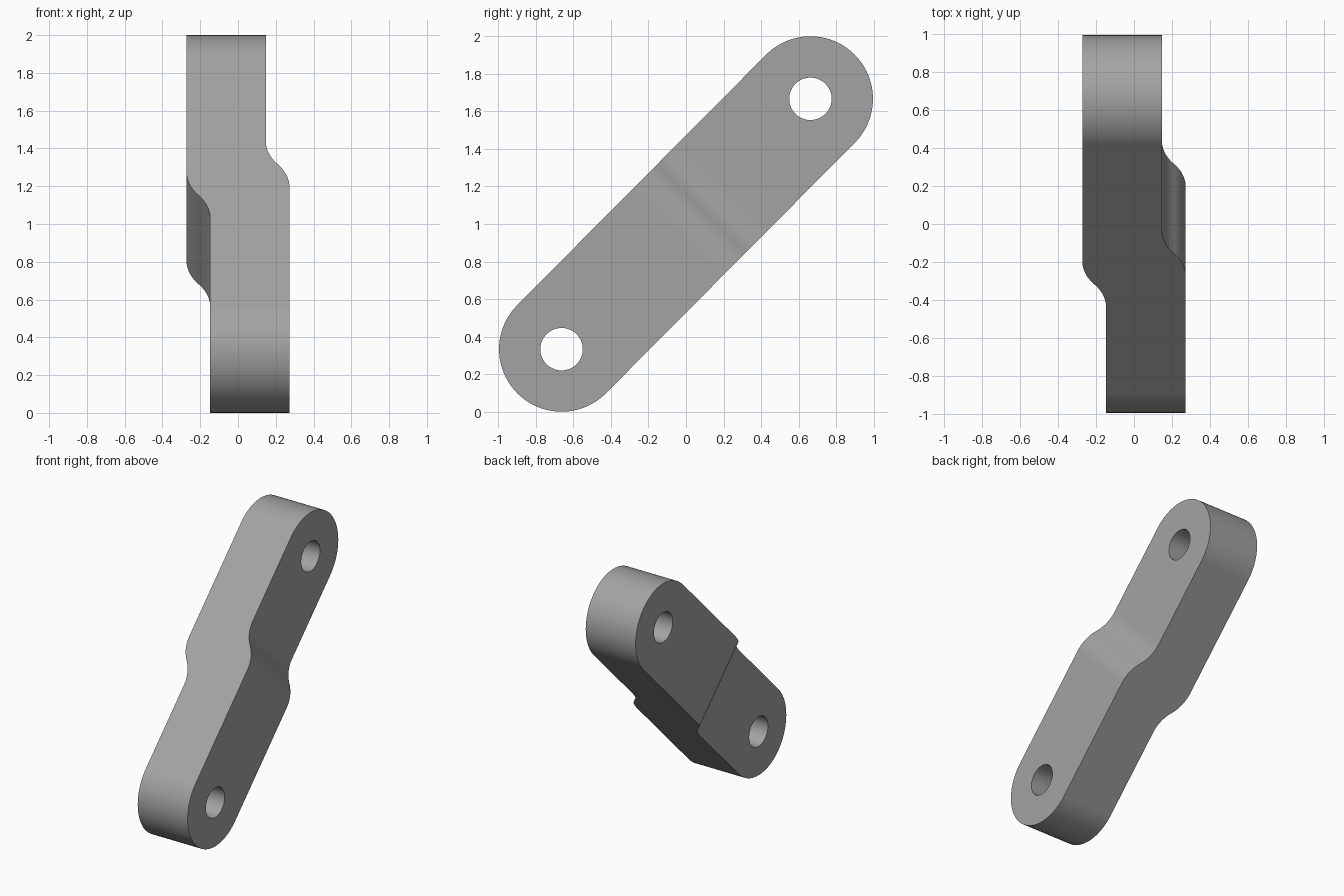
import bpy, bmesh, math
from mathutils import Matrix

if "Cube" in bpy.data.objects:
    bpy.data.objects.remove(bpy.data.objects["Cube"])

R_END, R_HOLE = 0.333, 0.113          # end radius, pin hole radius
DY, DZ = 0.663, 0.667                 # pin centre offsets from the middle
HALF = math.hypot(DY, DZ)
X_OUT, X_IN = 0.273, 0.147            # outer and inner face offsets
S0, S1 = -0.058, 0.29                 # start and end of the bend along the bar


def prism(name, pts, to3d, lo, hi):
    """Extrude a 2D outline between two depths."""
    bm = bmesh.new()
    rings = [[bm.verts.new(to3d(a, b, d)) for a, b in pts] for d in (lo, hi)]
    bm.faces.new(rings[0])
    bm.faces.new(rings[1][::-1])
    n = len(pts)
    for i in range(n):
        j = (i + 1) % n
        bm.faces.new((rings[0][i], rings[1][i], rings[1][j], rings[0][j]))
    bmesh.ops.recalc_face_normals(bm, faces=bm.faces)
    me = bpy.data.meshes.new(name)
    bm.to_mesh(me)
    bm.free()
    ob = bpy.data.objects.new(name, me)
    bpy.context.collection.objects.link(ob)
    return ob


def arc(cx, cy, r, a0, a1, n):
    return [(cx + r * math.cos(a0 + (a1 - a0) * i / n),
             cy + r * math.sin(a0 + (a1 - a0) * i / n)) for i in range(n + 1)]


# Offset bend: two tangent arcs on one face, the other face is its half-turn
h, w = (S1 - S0) / 2, (X_OUT - X_IN) / 2
r = (h * h + w * w) / (2 * w)
a = math.asin(h / r)
bend = (arc(X_OUT - r, S0, r, 0, a, 10)
        + arc(X_IN + r, S1, r, math.pi + a, math.pi, 10)[1:])
face = [(X_OUT, -1.5)] + bend + [(X_IN, 1.5)]
profile = face + [(-x, -s) for x, s in face]
link = prism("offset_link", profile, lambda x, s, d: (x, d, s), -0.6, 0.6)

# Mid-grey finish
grey = bpy.data.materials.new("mid_grey")
grey.diffuse_color = (0.37, 0.37, 0.37, 1)
grey.use_nodes = True
grey.node_tree.nodes["Principled BSDF"].inputs["Base Color"].default_value = grey.diffuse_color
link.data.materials.append(grey)

# Cutters: rounded outline and two pin holes, all running along x
side = lambda y, s, d: (d, y, s)
outline = (arc(0, HALF, R_END, 0, math.pi, 48)
           + arc(0, -HALF, R_END, math.pi, 2 * math.pi, 48))
cutters = [(prism("outline_cutter", outline, side, -1, 1), 'INTERSECT')]
for s in (-HALF, HALF):
    hole = arc(0, s, R_HOLE, 0, 2 * math.pi, 64)[:-1]
    cutters.append((prism("pin_hole_cutter", hole, side, -1, 1), 'DIFFERENCE'))

bpy.context.view_layer.objects.active = link
link.select_set(True)
for cutter, op in cutters:
    cutter.hide_render = True
    cutter.data.materials.append(grey)
    mod = link.modifiers.new("cut", 'BOOLEAN')
    mod.operation, mod.object, mod.solver = op, cutter, 'EXACT'
    bpy.ops.object.modifier_apply(modifier=mod.name)
    bpy.data.objects.remove(cutter)

# Lean the bar in the y-z plane and stand it on the ground
link.data.transform(Matrix.Translation((0, 0, DZ + R_END))
                    @ Matrix.Rotation(-math.atan2(DY, DZ), 4, 'X'))
bpy.ops.object.shade_smooth_by_angle(angle=math.radians(30))
link.modifiers.new("even_shading", 'WEIGHTED_NORMAL').keep_sharp = True
